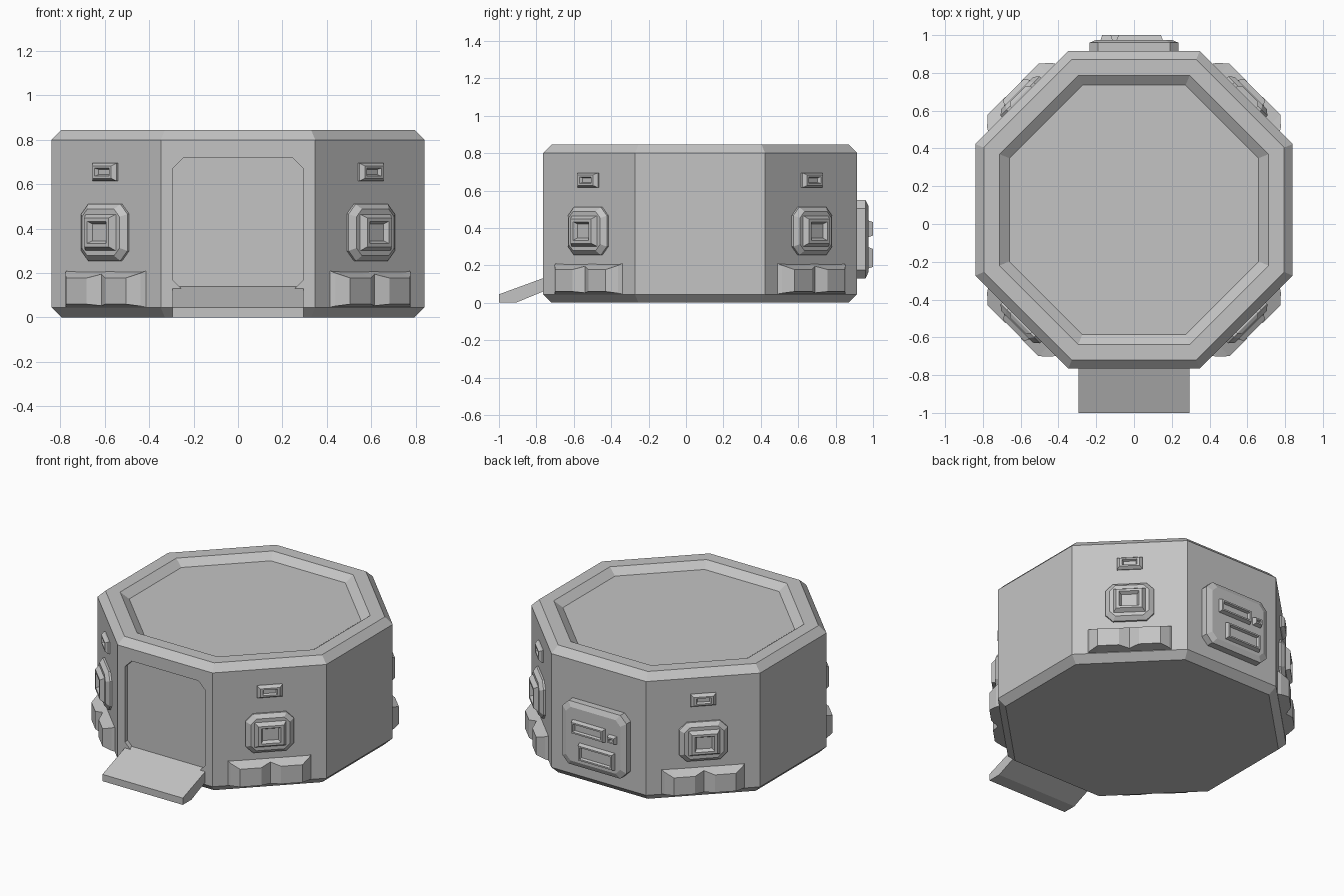
import bpy, bmesh, math
from mathutils import Matrix

if "Cube" in bpy.data.objects:
    bpy.data.objects.remove(bpy.data.objects["Cube"])

APO, CY = 0.84, 0.075          # octagon wall distance and centre offset

grey = bpy.data.materials.new("plain_grey")
grey.diffuse_color = (0.55, 0.55, 0.55, 1)
grey.use_nodes = True
grey.node_tree.nodes["Principled BSDF"].inputs["Base Color"].default_value = grey.diffuse_color


def finish(name, bm, matrix=None):
    bmesh.ops.remove_doubles(bm, verts=bm.verts, dist=0.0004)
    bmesh.ops.recalc_face_normals(bm, faces=bm.faces)
    if matrix:
        bm.transform(matrix)
    me = bpy.data.meshes.new(name)
    bm.to_mesh(me)
    bm.free()
    me.materials.append(grey)
    ob = bpy.data.objects.new(name, me)
    bpy.context.collection.objects.link(ob)
    return ob


def loft(name, rings, matrix=None):
    """Skin a stack of equal-length closed rings and cap both ends."""
    bm = bmesh.new()
    rows = [[bm.verts.new(p) for p in r] for r in rings]
    for a, b in zip(rows, rows[1:]):
        for i in range(len(a)):
            j = (i + 1) % len(a)
            bm.faces.new((a[i], a[j], b[j], b[i]))
    bm.faces.new(rows[0])
    bm.faces.new(rows[-1])
    return finish(name, bm, matrix)


def octagon(apothem, z):
    r = apothem / math.cos(math.pi / 8)
    return [(r * math.cos((i + .5) * math.pi / 4),
             CY + r * math.sin((i + .5) * math.pi / 4), z) for i in range(8)]


def plate(w, h, c, d, x=0, z=0):
    """Rectangle (half sizes w, h) with cut corners c, standing d off the wall."""
    pts = [(w, c - h), (w, h - c), (w - c, h), (c - w, h),
           (-w, h - c), (-w, c - h), (c - w, -h), (w - c, -h)]
    return [(x + u, -d, z + v) for u, v in pts]


def on_wall(deg):
    return (Matrix.Translation((0, CY, 0)) @ Matrix.Rotation(math.radians(deg), 4, 'Z')
            @ Matrix.Translation((0, -APO, 0)))


# Main body with bevelled rims and a sunken roof
body = loft("body", [octagon(a, z) for a, z in (
    (0.795, 0), (0.84, 0.045), (0.84, 0.80), (0.795, 0.845),
    (0.712, 0.845), (0.66, 0.805))])

# Shallow doorway cut into the front wall
cutter = loft("doorway_cutter", [plate(0.295, 0.30, 0.05, d, 0, 0.42)
                                 for d in (-0.03, 0.05)], on_wall(0))
cutter.hide_render = True
cutter.hide_set(True)
mod = body.modifiers.new("doorway", 'BOOLEAN')
mod.object = cutter
mod.operation = 'DIFFERENCE'
mod.solver = 'EXACT'

# Entry ramp
side = [(-0.74, 0.14), (-1, 0.045), (-1, 0), (-0.91, 0), (-0.74, 0.07)]
loft("ramp", [[(x, y, z) for y, z in side] for x in (-0.295, 0.295)])

# Vent, window and pair of pads on each diagonal wall
PADS = [(-.253, 0), (-.24, .02), (-.19, .065), (-.06, .065), (0, .03),
        (.06, .065), (.19, .065), (.24, .02), (.253, 0)]
for n, deg in enumerate((45, 135, 225, 315), 1):
    m = on_wall(deg)
    loft(f"vent_{n}", [plate(w, h, 0, d, 0, 0.655) for w, h, d in (
        (.077, .040, -.01), (.077, .040, .01), (.060, .028, .028),
        (.045, .018, .028), (.037, .012, .012))], m)
    loft(f"window_base_{n}", [plate(w, h, c, d, 0, 0.383) for w, h, c, d in (
        (.147, .128, .045, -.01), (.147, .128, .045, .012),
        (.120, .105, .035, .035))], m)
    loft(f"window_frame_{n}", [plate(w, h, 0, d, 0, 0.383) for w, h, d in (
        (.100, .085, .03), (.078, .065, .062),
        (.060, .050, .062), (.048, .038, .040))], m)
    loft(f"pads_{n}", [[(u, .01, .047), (u, -d, .047 + .2 * d),
                        (u, -d, .21 - .5 * d), (u, .01, .21)] for u, d in PADS], m)

# Control panel on the back wall
back = on_wall(180)
loft("panel_base", [plate(w, h, c, d, 0, 0.34) for w, h, c, d in (
    (.235, .21, .045, -.01), (.235, .21, .045, .045), (.20, .178, .035, .06))], back)
for name, x, z, w, h in (("panel_upper_frame", -.03, .395, .125, .048),
                         ("panel_lower_frame", .03, .24, .135, .06),
                         ("panel_button", .145, .385, .035, .03)):
    loft(name, [plate(w - i, h - i, 0, d, x, z) for i, d in (
        (0, .05), (.012, .085), (.022, .085), (.027, .068))], back)
